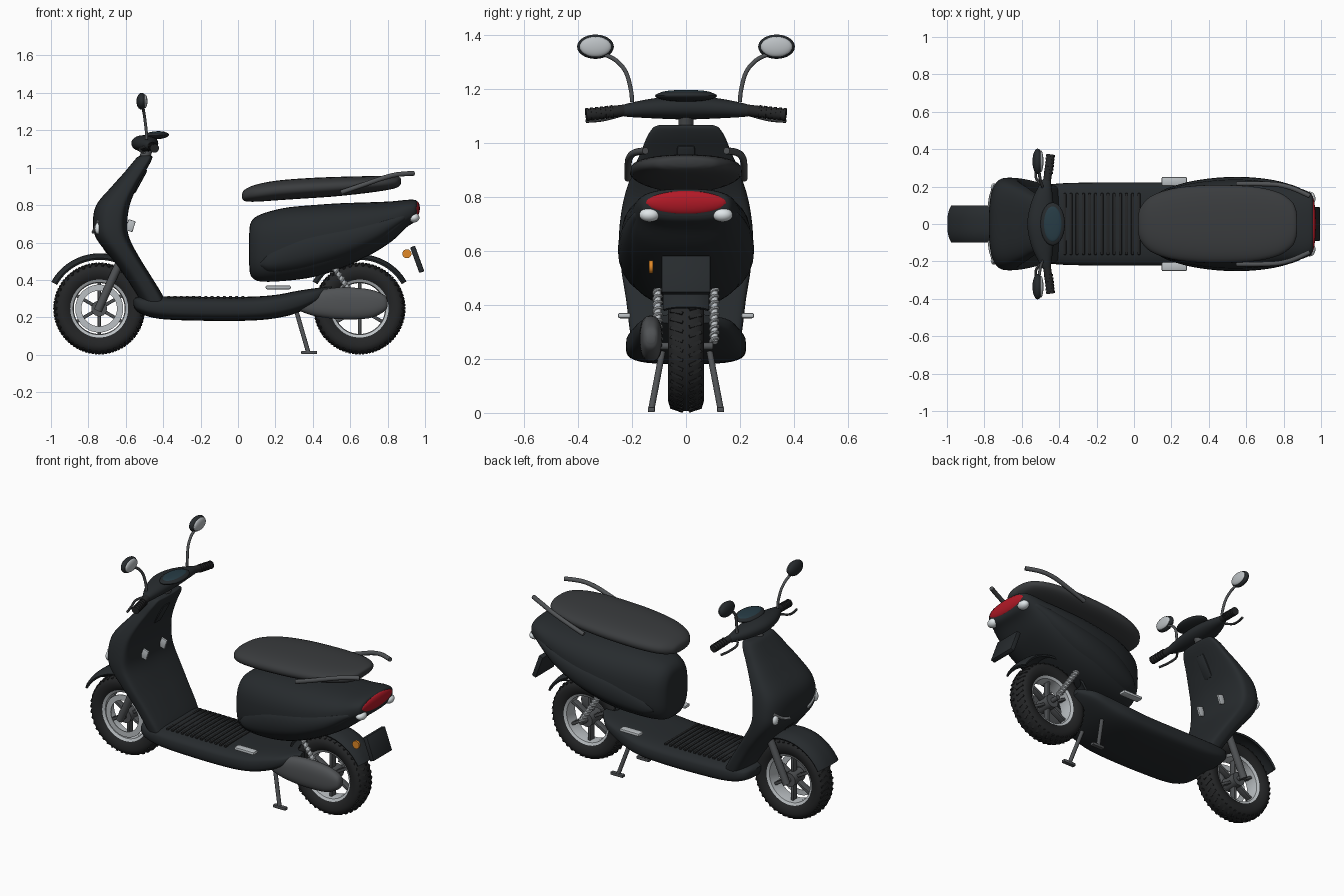
import bpy, bmesh, math
from mathutils import Vector, Matrix, Euler

if "Cube" in bpy.data.objects:
    bpy.data.objects.remove(bpy.data.objects["Cube"])


def mat(name, *rgb):
    m = bpy.data.materials.new(name)
    m.diffuse_color = (*rgb, 1)
    m.use_nodes = True
    m.node_tree.nodes["Principled BSDF"].inputs["Base Color"].default_value = m.diffuse_color
    return m


BLACK = mat("black_paint", .02, .024, .027)
RUBBER = mat("rubber", .018, .019, .02)
SEAT = mat("seat_vinyl", .042, .045, .048)
IRON = mat("dark_metal", .08, .085, .09)
SILVER = mat("silver", .5, .53, .55)
RED = mat("red_lens", .45, .01, .02)
ORANGE = mat("orange_lens", .75, .25, .02)
CLEAR = mat("clear_lens", .75, .8, .82)
BLUE = mat("screen_blue", .02, .045, .06)


def finish(name, bm, m, angle=40):
    bmesh.ops.recalc_face_normals(bm, faces=bm.faces)
    me = bpy.data.meshes.new(name)
    bm.to_mesh(me)
    bm.free()
    for p in me.polygons:
        p.use_smooth = True
    me.set_sharp_from_angle(angle=math.radians(angle))
    me.materials.append(m)
    ob = bpy.data.objects.new(name, me)
    bpy.context.collection.objects.link(ob)
    return ob


def spline(pts, k=5):
    out = []
    for i in range(len(pts) - 1):
        quad = [pts[max(i - 1, 0)], pts[i], pts[i + 1], pts[min(i + 2, len(pts) - 1)]]
        for j in range(k):
            t = j / k
            out.append(tuple(.5 * (2 * b + (c - a) * t + (2 * a - 5 * b + 4 * c - d) * t * t
                                   + (3 * b - a - 3 * c + d) * t ** 3) for a, b, c, d in zip(*quad)))
    return out + [tuple(pts[-1])]


def loft(name, rings, m, closed=False, angle=40):
    bm = bmesh.new()
    vs = [[bm.verts.new(p) for p in r] for r in rings]
    n = len(vs[0])
    for i in range(len(vs) if closed else len(vs) - 1):
        a, b = vs[i], vs[(i + 1) % len(vs)]
        for j in range(n):
            bm.faces.new((a[j], a[(j + 1) % n], b[(j + 1) % n], b[j]))
    if not closed:
        bm.faces.new(vs[0])
        bm.faces.new(vs[-1])
    return finish(name, bm, m, angle)


def oval(e, n=36):
    f = lambda c: math.copysign(abs(c) ** (2 / e), c)
    return [(f(math.cos(2 * math.pi * i / n)), f(math.sin(2 * math.pi * i / n))) for i in range(n)]


def hull(name, stations, m, e):
    """Body lofted along x; stations are (x, z low, z high, half width)."""
    return loft(name, [[(x, w * u, (lo + hi) / 2 + (hi - lo) / 2 * v) for u, v in oval(e)]
                       for x, lo, hi, w in spline(stations)], m)


def tube(name, pts, r, m, sides=12, k=6):
    path = [Vector(p) for p in (spline(pts, k) if len(pts) > 2 else pts)]
    rings, side = [], None
    for i, p in enumerate(path):
        t = (path[min(i + 1, len(path) - 1)] - path[max(i - 1, 0)]).normalized()
        if side is None:
            side = t.orthogonal().normalized()
        side = (side - t * side.dot(t)).normalized()
        up = t.cross(side)
        rings.append([p + r * (side * u + up * v) for u, v in oval(2, sides)])
    return loft(name, rings, m)


def ball(name, c, radii, m, rot=(0, 0, 0)):
    bm = bmesh.new()
    M = Matrix.Translation(c) @ Euler(rot).to_matrix().to_4x4() @ Matrix.Diagonal((*radii, 1))
    bmesh.ops.create_uvsphere(bm, u_segments=28, v_segments=16, radius=1, matrix=M)
    return finish(name, bm, m)


def box(name, c, size, m, rot=(0, 0, 0), bevel=.004):
    bm = bmesh.new()
    bmesh.ops.create_cube(bm, size=1, matrix=Matrix.Diagonal((*size, 1)))
    bmesh.ops.bevel(bm, geom=bm.edges[:], offset=bevel, segments=2, affect='EDGES', profile=.5)
    bm.transform(Matrix.Translation(c) @ Euler(rot).to_matrix().to_4x4())
    return finish(name, bm, m)


def ring(name, x, z, profile, m, n=64):
    """Profile of (radius, y) turned about a wheel axle."""
    return loft(name, [[(x + r * math.cos(a), y, z + r * math.sin(a)) for r, y in profile]
                       for a in (2 * math.pi * i / n for i in range(n))], m, closed=True)


# Wheels: tyre, tread, rim, spokes, hub
for label, x in (("front", -.742), ("rear", .65)):
    z = .247
    ring(label + "_tyre", x, z, [(.15, -.045), (.168, -.06), (.2, -.067), (.222, -.061), (.236, -.042), (.241, 0),
                                 (.236, .042), (.222, .061), (.2, .067), (.168, .06), (.15, .045)], RUBBER)
    bm = bmesh.new()
    for i in range(42):
        for s in (-1, 1):
            R = Matrix.Rotation(2 * math.pi * (i + s * .25) / 42, 4, 'Y')
            M = (Matrix.Translation((x, 0, z)) @ R @ Matrix.Translation((0, s * .034, .233))
                 @ Euler((-s * .3, 0, s * .4)).to_matrix().to_4x4() @ Matrix.Diagonal((.012, .05, .011, 1)))
            bmesh.ops.create_cube(bm, size=1, matrix=M)
    finish(label + "_tread", bm, RUBBER)
    ring(label + "_rim", x, z, [(.14, -.042), (.155, -.05), (.155, .05), (.14, .042), (.136, 0)], SILVER)
    for i in range(6):
        a = math.pi * (i / 3 + 1 / 6)
        d = Vector((math.cos(a), 0, math.sin(a)))
        box(label + "_spoke", Vector((x, 0, z)) + d * .09, (.11, .04, .018), IRON, (0, -a, 0))
    tube(label + "_hub", [(x, -.05, z), (x, .05, z)], .042, IRON, 24)
    tube(label + "_axle", [(x, -.1, z), (x, .1, z)], .014, IRON)
ring("brake_disc", -.742, .247, [(.095, -.052), (.128, -.052), (.128, -.047), (.095, -.047)], SILVER)


# Fenders: arched section swept over each wheel
def fender(name, x, a0, a1, R, w, drop):
    rows = []
    vs = [i / 6 - 1 for i in range(13)]
    for i in range(33):
        a = math.radians(a0 + (a1 - a0) * i / 32)
        sec = [(R - drop * abs(v) ** 3, w * v) for v in vs]
        sec += [(r - .01, y * .94) for r, y in reversed(sec)]
        rows.append([(x + r * math.cos(a), y, .247 + r * math.sin(a)) for r, y in sec])
    loft(name, rows, BLACK)


fender("front_fender", -.74, 35, 151, .295, .1, .025)
fender("rear_fender", .65, 30, 150, .29, .085, .02)

# Leg shield: horizontal slices with a hollowed rear face (z, front x, rear x, half width)
shield = [(1.065, -.52, -.455, .1), (1.055, -.54, -.443, .122), (1.02, -.57, -.455, .145), (.97, -.612, -.482, .165),
          (.9, -.675, -.515, .195), (.8, -.758, -.547, .228), (.7, -.775, -.56, .245), (.62, -.757, -.548, .247),
          (.52, -.68, -.5, .238), (.42, -.605, -.44, .222), (.32, -.54, -.38, .21), (.25, -.5, -.35, .2)]
loft("leg_shield", [[((f + r) / 2 + (r - f) / 2 * (u - (.3 * (1 - v ** 6) if u > 0 else 0)), w * v, z)
                     for u, v in oval(3, 64)] for z, f, r, w in spline(shield)], BLACK)
box("glove_panel", (-.533, 0, .93), (.035, .07, .15), BLACK, (0, .5, 0), .014)
for i in (-1, 0, 1):
    box("shield_vent", (-.705, i * .03, .555), (.012, .01, .05), RUBBER, (0, -.6, 0))

# Floor board with ribs
hull("floor_board", [(-.56, .265, .295, .12), (-.53, .225, .31, .19), (-.42, .192, .312, .215), (-.2, .182, .31, .222),
                     (.05, .182, .31, .222), (.2, .195, .32, .22), (.32, .225, .342, .2), (.43, .28, .358, .17),
                     (.5, .33, .365, .1)], BLACK, 3.4)
for i in range(13):
    box("floor_rib", (-.37 + i * .033, 0, .307), (.016, .33, .014), RUBBER)

# Rear body, bulging side panels, their crease lines, and seat
hull("rear_body", [(.06, .48, .65, .07), (.07, .42, .71, .115), (.12, .392, .75, .16), (.25, .395, .785, .207),
                   (.4, .415, .8, .232), (.55, .46, .81, .24), (.7, .53, .815, .23), (.82, .605, .82, .208),
                   (.9, .68, .828, .186), (.945, .71, .828, .165), (.957, .73, .82, .14)], BLACK, 2.7)
hull("side_panels", [(.12, .46, .51, .155), (.17, .42, .59, .188), (.3, .42, .675, .227), (.45, .45, .715, .248),
                     (.6, .5, .735, .251), (.75, .58, .755, .234), (.87, .68, .77, .2), (.9, .71, .76, .18)], BLACK, 2.5)
hull("seat", [(.022, .838, .86, .04), (.035, .822, .882, .09), (.09, .818, .908, .148), (.2, .825, .93, .188),
              (.35, .835, .943, .206), (.5, .845, .95, .208), (.65, .86, .954, .198), (.77, .876, .956, .17),
              (.84, .89, .954, .125), (.865, .905, .948, .08), (.872, .92, .94, .035)], SEAT, 2.4)

# Handlebar cover, steering stem and dashboard
bar = [(-.25, 1.118, .014, .014), (-.22, 1.12, .028, .024), (-.12, 1.127, .058, .037), (0, 1.13, .072, .044),
       (.12, 1.127, .058, .037), (.22, 1.12, .028, .024), (.25, 1.118, .014, .014)]
loft("handlebar_cover", [[(-.455 - rx * .6 + rx * u, y, z + rz * v) for u, v in oval(2.2)]
                         for y, z, rx, rz in spline(bar)], BLACK)
tube("steering_stem", [(-.52, 0, 1.0), (-.475, 0, 1.12)], .028, IRON, 20)
ball("dashboard", (-.435, 0, 1.173), (.066, .115, .021), BLACK, (0, -.05, 0))
ball("dash_screen", (-.435, 0, 1.184), (.05, .095, .011), BLUE, (0, -.05, 0))

# Tail light, plate holder, side reflector and motor cover
ball("tail_light", (.95, 0, .777), (.022, .152, .045), RED, (0, .1, 0))
box("plate_holder", (.958, 0, .51), (.028, .18, .145), BLACK, (0, -.35, 0))
tube("side_reflector", [(.903, -.136, .54), (.903, -.122, .54)], .024, ORANGE, 24)
loft("motor_cover", [[(x, -.13 + w * u, (lo + hi) / 2 + (hi - lo) / 2 * v) for u, v in oval(2.5)]
                     for x, lo, hi, w in spline([(.31, .25, .27, .015), (.34, .23, .3, .03), (.42, .205, .34, .04),
                                                 (.55, .19, .36, .043), (.7, .195, .35, .04), (.78, .23, .32, .03),
                                                 (.8, .26, .29, .015)])], IRON)

# Parts found on both sides
for s in (-1, 1):
    # Fork, shock absorber and stand
    tube("fork_leg", [(-.75, s * .085, .235), (-.625, s * .085, .51)], .022, IRON, 16)
    top, low = Vector((.5, s * .105, .485)), Vector((.65, s * .105, .26))
    tube("shock_rod", [top, low], .013, SILVER)
    axis = (low - top).normalized()
    p, q = axis.orthogonal().normalized(), axis.cross(axis.orthogonal().normalized())
    coil = [top.lerp(low, i / 120) + .014 * (p * math.cos(i * math.pi / 6) + q * math.sin(i * math.pi / 6))
            for i in range(121)]
    tube("shock_spring", coil, .006, SILVER, 8, 1)
    tube("stand_leg", [(.31, s * .085, .24), (.375, s * .128, .015)], .012, IRON)
    box("stand_foot", (.38, s * .128, .012), (.085, .026, .018), IRON)
    box("foot_peg", (.215, s * .228, .36), (.135, .048, .02), SILVER, bevel=.008)
    # Grab rail
    tube("grab_rail", [(.55, s * .215, .868), (.66, s * .215, .905), (.77, s * .21, .943), (.85, s * .19, .963),
                       (.94, s * .15, .97)], .013, IRON)
    # Grip with raised bands, brake lever, mirror
    tube("grip", [(-.465, s * .23, 1.12), (-.445, s * .37, 1.103)], .021, RUBBER, 16)
    for i in range(6):
        a = Vector((-.457 + i * .002, s * (.27 + i * .018), 1.115 - i * .002))
        tube("grip_band", [a, a + Vector((.001, s * .01, -.001))], .024, RUBBER, 16)
    tube("brake_lever", [(-.49, s * .2, 1.115), (-.525, s * .25, 1.1), (-.515, s * .31, 1.085), (-.5, s * .37, 1.08)],
         .007, IRON, 8)
    tube("mirror_stem", [(-.49, s * .2, 1.15), (-.49, s * .203, 1.19), (-.498, s * .222, 1.26), (-.505, s * .26, 1.305),
                         (-.51, s * .31, 1.33)], .008, IRON)
    ball("mirror_shell", (-.515, s * .335, 1.355), (.028, .068, .045), BLACK)
    ball("mirror_glass", (-.498, s * .335, 1.355), (.014, .058, .037), SILVER)
    # Lamps and bright trim
    ball("rear_signal", (.94, s * .135, .733), (.03, .038, .026), CLEAR)
    tube("front_trim", [(-.775, s * .09, .655), (-.766, s * .15, .675), (-.745, s * .205, .715)], .008, SILVER, 8)
    ball("front_signal", (-.75, s * .195, .675), (.016, .022, .03), CLEAR)
    box("shield_hook", (-.575, s * .09, .69), (.04, .014, .06), SILVER, (0, .3, 0))
